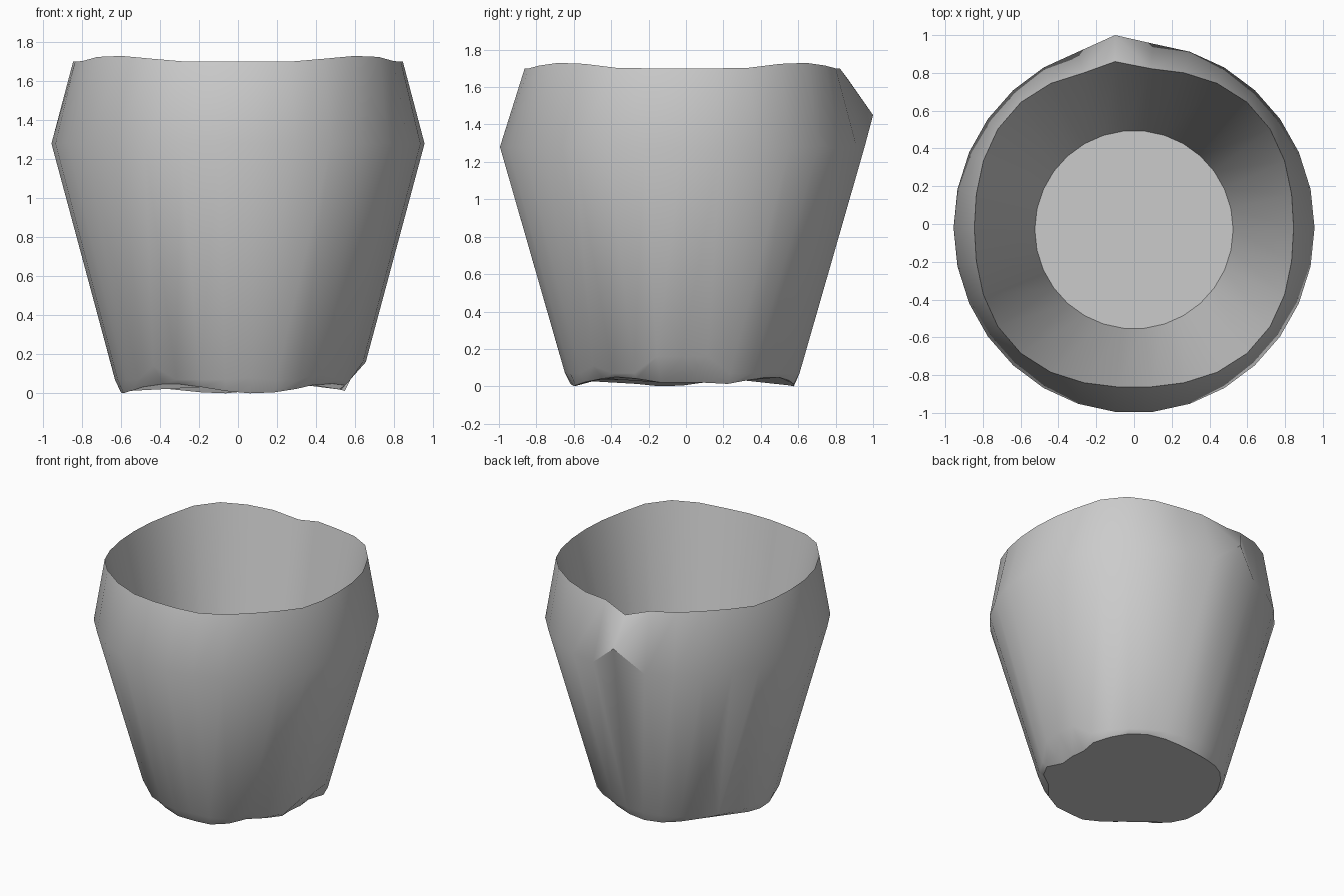
import bpy, bmesh, math

if "Cube" in bpy.data.objects:
    bpy.data.objects.remove(bpy.data.objects["Cube"])

N = 30          # sides
SPOUT = 8       # vertex at 96 degrees: the chipped spout at the back


def ring(bm, point):
    return [bm.verts.new(point(k, 2 * math.pi * k / N)) for k in range(N)]


def polar(a, rx, ry, z, cy=-0.02):
    return (rx * math.cos(a), ry * math.sin(a) + cy, z)


# chips along the foot: angle in degrees -> (half width, height, base radius)
CHIPS = [(-4, 19, 0.16, 0.53), (-48, 7, 0.11, 0.57),
         (228, 7, 0.14, 0.57), (276, 7, 0.08, 0.58)]


def chip(a):
    d = math.degrees(a)
    for mid, half, height, base in CHIPS:
        if abs((d - mid + 180) % 360 - 180) <= half:
            return height, base
    return 0.07, 0.60


def base_pt(k, a):
    r = chip(a)[1]
    z = 0.025 - 0.025 * math.cos(4 * a - 0.6) if r > 0.55 else 0.02
    return polar(a, r, r, max(z, 0.0))


def foot_pt(k, a):
    z = chip(a)[0]
    r = 0.625 + 0.27 * (z - 0.05)
    return polar(a, r, r, z)


def waist_pt(k, a):
    if k == SPOUT:
        return (-0.10, 1.0, 1.45)
    return polar(a, 0.956, 0.98, 1.28)


def rim_pt(k, a):
    if k == SPOUT:
        return (-0.10, 0.86, 1.65)
    r = 0.87 - 0.025 * math.cos(4 * a)
    return polar(a, r, r, 1.70 + 0.03 * max(0, -math.cos(4 * a)))


def floor_pt(k, a):
    return polar(a, 0.525, 0.525, 0.13, -0.03)


bm = bmesh.new()
rings = [ring(bm, f) for f in (base_pt, foot_pt, waist_pt, rim_pt, floor_pt)]

# walls: outside up to the rim, then the inside down to the floor
for level, (lo, hi) in enumerate(zip(rings, rings[1:])):
    for k in range(N):
        j = (k + 1) % N
        if level == 2 and k == SPOUT - 1:
            bm.faces.new((lo[k], lo[j], hi[k]))
            bm.faces.new((lo[j], hi[j], hi[k]))
        elif level == 2 and k == SPOUT:
            bm.faces.new((lo[k], lo[j], hi[j]))
            bm.faces.new((lo[k], hi[j], hi[k]))
        else:
            bm.faces.new((lo[k], lo[j], hi[j], hi[k]))

# underside and inner floor
bm.faces.new(rings[0][::-1])
bm.faces.new(rings[-1])
bmesh.ops.recalc_face_normals(bm, faces=bm.faces)

mesh = bpy.data.meshes.new("pot")
bm.to_mesh(mesh)
bm.free()
pot = bpy.data.objects.new("pot", mesh)
bpy.context.collection.objects.link(pot)
bpy.context.view_layer.objects.active = pot
pot.select_set(True)
bpy.ops.object.shade_smooth_by_angle(angle=math.radians(35))
